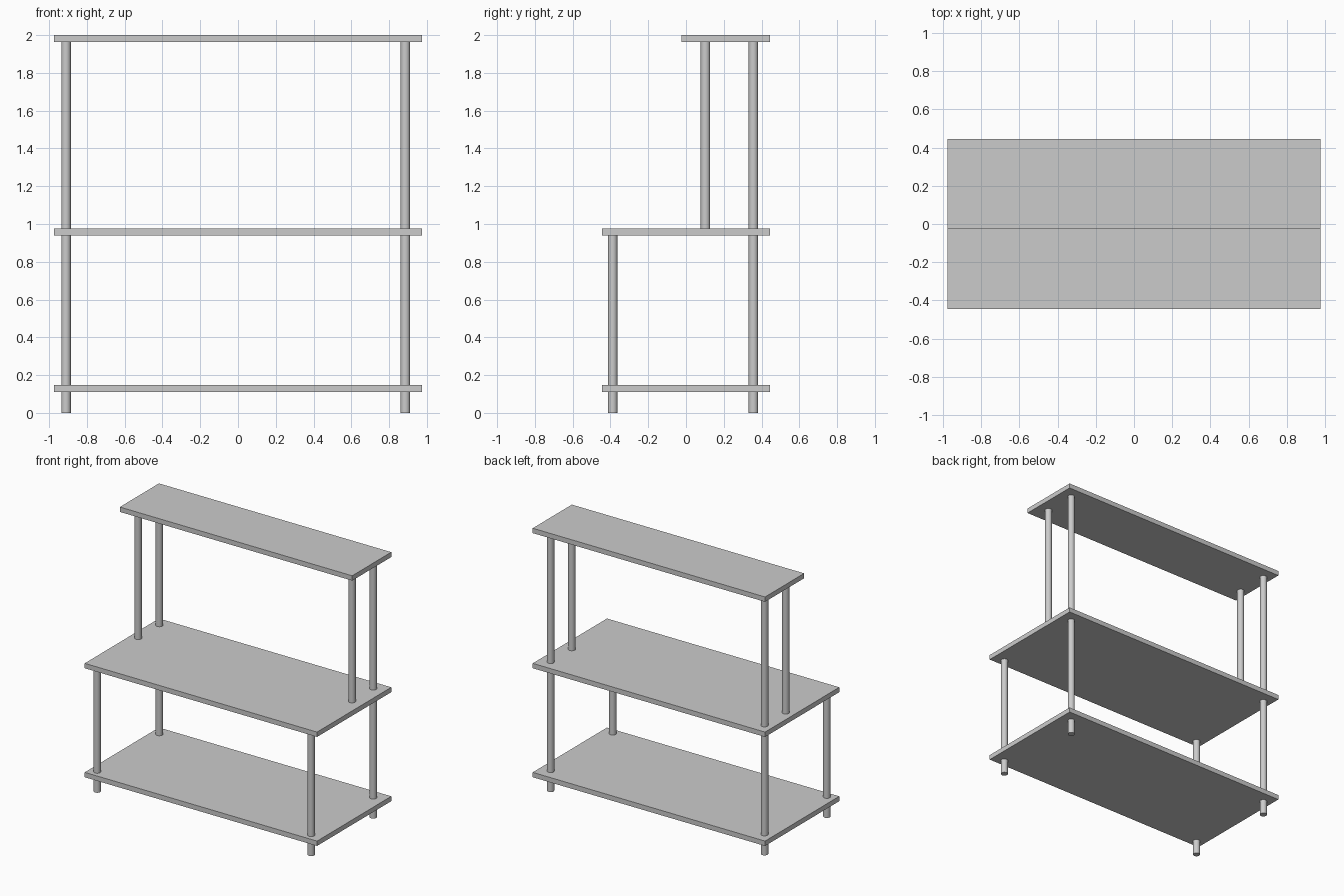
import bpy

if "Cube" in bpy.data.objects:
    bpy.data.objects.remove(bpy.data.objects["Cube"])

THICK = 0.037      # shelf board thickness
HALF_X = 0.975     # half shelf width
BACK_Y = 0.445     # rear edge of every shelf
RADIUS = 0.025     # post radius


def shelf(name, front_y, top_z):
    bpy.ops.mesh.primitive_cube_add(
        size=1, location=(0, (front_y + BACK_Y) / 2, top_z - THICK / 2))
    ob = bpy.context.object
    ob.name = name
    ob.scale = (2 * HALF_X, BACK_Y - front_y, THICK)
    bpy.ops.object.transform_apply(location=False, rotation=False, scale=True)


def post(name, x, y, z0, z1):
    bpy.ops.mesh.primitive_cylinder_add(
        vertices=32, radius=RADIUS, depth=z1 - z0, location=(x, y, (z0 + z1) / 2))
    bpy.context.object.name = name
    bpy.ops.object.shade_smooth_by_angle()


# Three boards; the top one is shallower and set to the back
shelf("bottom_shelf", -0.445, 0.148)
shelf("middle_shelf", -0.445, 0.975)
shelf("top_shelf", -0.024, 2.0)

# Round posts on each side, ending inside the boards they carry
for side, x in (("left", -0.91), ("right", 0.886)):
    post(f"{side}_front_post", x, -0.388, 0, 0.95)
    post(f"{side}_back_post", x, 0.357, 0, 1.975)
    post(f"{side}_upper_front_post", x, 0.103, 0.96, 1.975)
